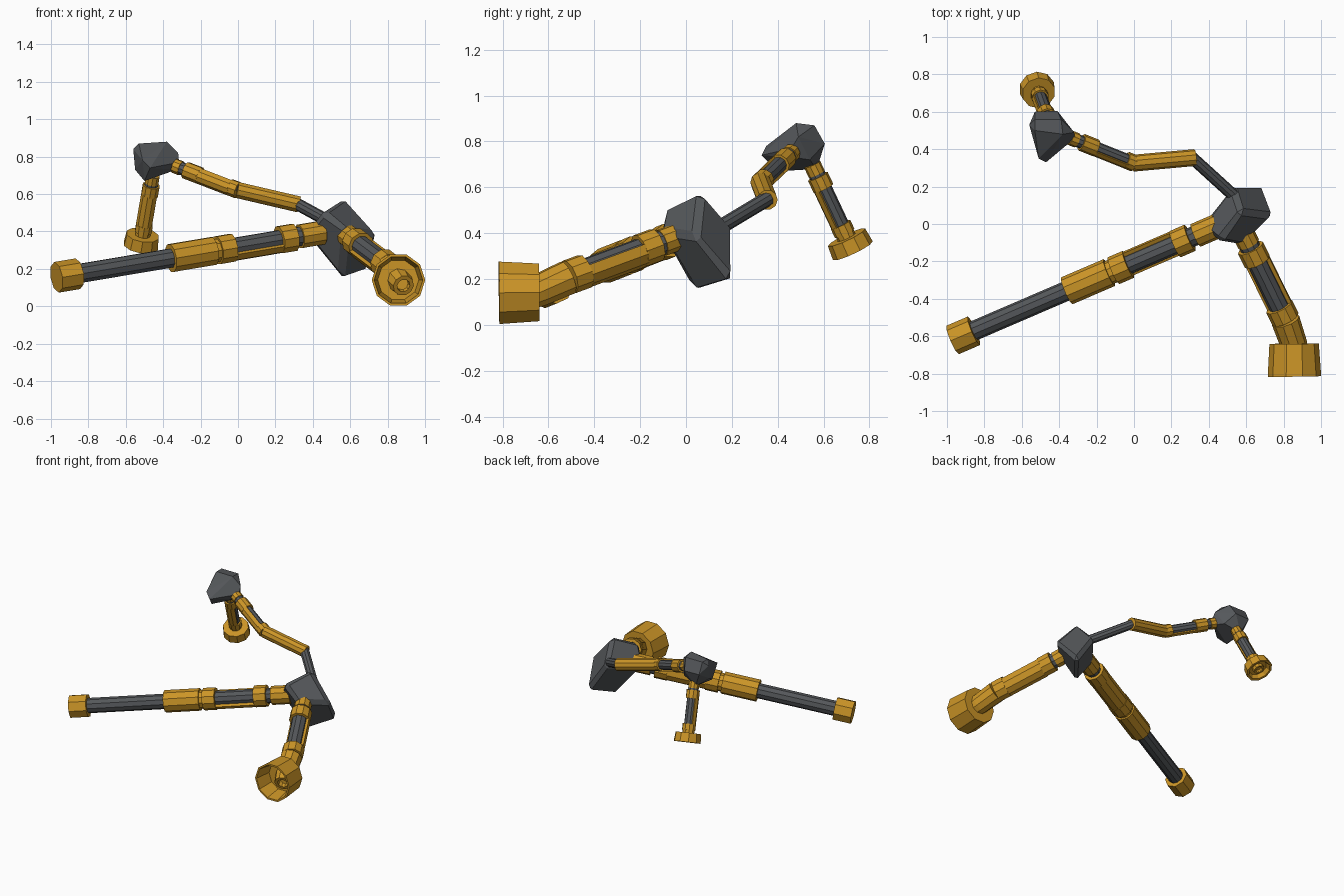
import bpy
import bmesh
import math
from mathutils import Vector

if "Cube" in bpy.data.objects:
    bpy.data.objects.remove(bpy.data.objects["Cube"], do_unlink=True)


def material(name, rgb):
    m = bpy.data.materials.new(name)
    m.use_nodes = True
    m.diffuse_color = (*rgb, 1)
    m.node_tree.nodes["Principled BSDF"].inputs["Base Color"].default_value = (*rgb, 1)
    return m


GOLD = material("ochre_gold", (0.6, 0.3, 0.02))
GREY = material("dark_grey", (0.09, 0.096, 0.103))


def finish(bm, name, mat):
    bmesh.ops.remove_doubles(bm, verts=bm.verts, dist=1e-5)
    bmesh.ops.recalc_face_normals(bm, faces=bm.faces)
    mesh = bpy.data.meshes.new(name)
    bm.to_mesh(mesh)
    bm.free()
    mesh.materials.append(mat)
    obj = bpy.data.objects.new(name, mesh)
    bpy.context.collection.objects.link(obj)
    return obj


def lathe(name, a, b, profile, mat, sides=10):
    """Revolve (fraction, radius) points about the line a-b."""
    a, b = Vector(a), Vector(b)
    turn = (b - a).to_track_quat("Z", "Y")
    bm = bmesh.new()
    rings = []
    for t, r in profile:
        ring = []
        for i in range(sides):
            ang = 2 * math.pi * i / sides
            ring.append(bm.verts.new(a.lerp(b, t) + turn @ Vector((r * math.cos(ang), r * math.sin(ang), 0))))
        rings.append(ring)
    for lo, hi in zip(rings, rings[1:]):
        for i in range(sides):
            j = (i + 1) % sides
            bm.faces.new((lo[i], lo[j], hi[j], hi[i]))
    return finish(bm, name, mat)


def tube(name, a, b, t0, t1, r, mat, sides=10):
    return lathe(name, a, b, [(t0, 0), (t0, r), (t1, r), (t1, 0)], mat, sides)


def shell(name, a, b, t0, t1, r, facing):
    """Half-round trough along a-b whose closed side points to facing."""
    a, b = Vector(a), Vector(b)
    axis = (b - a).normalized()
    out = Vector(facing)
    out = (out - axis * out.dot(axis)).normalized()
    side = axis.cross(out)
    steps = 5
    angles = [math.pi * (i / steps - 0.5) for i in range(steps + 1)]
    outline = [(ang, r) for ang in angles] + [(ang, r * 0.7) for ang in reversed(angles)]
    bm = bmesh.new()
    ends = [[bm.verts.new(a.lerp(b, t) + (out * math.cos(g) + side * math.sin(g)) * q)
             for g, q in outline] for t in (t0, t1)]
    n = len(outline)
    for i in range(n):
        j = (i + 1) % n
        bm.faces.new((ends[0][i], ends[0][j], ends[1][j], ends[1][i]))
    for end in ends:
        for i in range(steps):
            bm.faces.new((end[i], end[i + 1], end[n - 2 - i], end[n - 1 - i]))
    finish(bm, name, GOLD)


def arm(name, a, b, core, rings, trough, facing):
    """Grey core, gold collars and one gold trough."""
    tube(name + "_core", a, b, 0, 0.97, core, GREY)
    for i, (t0, t1, r) in enumerate(rings):
        tube(f"{name}_collar_{i + 1}", a, b, t0, t1, r, GOLD)
    shell(name + "_trough", a, b, *trough, facing)


def block(name, corners, flat, bevel):
    """Grey faceted hub spanning the corner points."""
    bm = bmesh.new()
    for p in corners:
        bm.verts.new(p)
    bmesh.ops.convex_hull(bm, input=bm.verts)
    bmesh.ops.dissolve_limit(bm, angle_limit=flat, verts=bm.verts, edges=bm.edges)
    if bevel:
        mid = Vector((0.55, 0.045, 0.36))
        for v in bm.verts:
            v.co = mid + (v.co - mid) * 1.08
        bmesh.ops.bevel(bm, geom=bm.edges[:], offset=bevel, segments=1, affect="EDGES")
    finish(bm, name, GREY)


# Hubs: back square then front square for the large one
block("large_hub", [(.57, .065, .575), (.53, .20, .42), (.68, .20, .20), (.74, .045, .38),
                    (.46, -.085, .495), (.365, -.01, .385), (.555, .04, .15), (.575, -.11, .41)],
      0.4, 0.027)
block("small_hub", [(-.53, .56, .87), (-.53, .50, .87), (-.39, .56, .87), (-.38, .48, .88),
                    (-.32, .49, .82), (-.315, .46, .77), (-.33, .47, .73),
                    (-.41, .605, .79), (-.53, .60, .79), (-.51, .35, .78), (-.47, .33, .74),
                    (-.56, .53, .84), (-.55, .50, .73), (-.50, .40, .67), (-.36, .54, .72),
                    (-.48, .57, .68)], 0.15, 0)

# Long arm with end cap
a, b = (0.45, -0.009, 0.394), (-0.97, -0.62, 0.155)
arm("long_arm", a, b, 0.053,
    [(0.0, 0.085, 0.066), (0.106, 0.162, 0.076), (0.338, 0.394, 0.078),
     (0.39, 0.415, 0.065), (0.41, 0.57, 0.078)],
    (0.16, 0.34, 0.074), (0.2, 0.6, -0.8))
tube("long_arm_cap", a, b, 0.92, 1, 0.083, GOLD, 8)

# Front arm with open muzzle and cup
a, b = (0.575, -0.03, 0.386), (0.815, -0.52, 0.205)
arm("front_arm", a, b, 0.055,
    [(0.04, 0.16, 0.06), (0.2, 0.35, 0.074), (0.84, 0.98, 0.077)],
    (0.34, 0.85, 0.074), (0.35, 0.1, -0.85))
lathe("front_arm_muzzle", (0.81, -0.515, 0.207), (0.885, -0.73, 0.11),
      [(0, 0), (0, 0.077), (0.6, 0.072), (1, 0.058), (1, 0.036), (0.7, 0.034), (0.7, 0)], GOLD)
lathe("front_arm_cup", (0.856, -0.64, 0.142), (0.858, -0.815, 0.14),
      [(0, 0), (0, 0.132), (1, 0.143), (1, 0.13), (0.3, 0.11), (0.3, 0)], GOLD)

# Bent link between the hubs
tube("link_rod", (0.53, 0.155, 0.43), (0.31, 0.355, 0.55), 0, 1, 0.033, GREY)
tube("link_sleeve", (0.325, 0.355, 0.545), (-0.005, 0.325, 0.622), 0, 1, 0.045, GOLD)
arm("link", (0.0, 0.325, 0.62), (-0.35, 0.465, 0.755), 0.035,
    [(0, 0.12, 0.046), (0.58, 0.8, 0.047), (0.87, 0.97, 0.04)],
    (0.1, 0.6, 0.046), (0, -0.85, -0.5))

# Small leg with dished foot
a, b = Vector((-0.455, 0.55, 0.70)), Vector((-0.515, 0.715, 0.35))
arm("small_leg", a, b, 0.037,
    [(0.0, 0.12, 0.038), (0.15, 0.3, 0.047), (0.75, 0.86, 0.047), (0.86, 0.96, 0.042)],
    (0.29, 0.76, 0.046), (-0.55, -0.8, -0.4))
lathe("small_leg_foot", a.lerp(b, 0.91), a.lerp(b, 1.075),
      [(0, 0), (0, 0.09), (1, 0.096), (1, 0.08), (0.55, 0.065), (0.55, 0.04),
       (0.9, 0.038), (0.9, 0.025), (0.6, 0.022), (0.6, 0)], GOLD)
